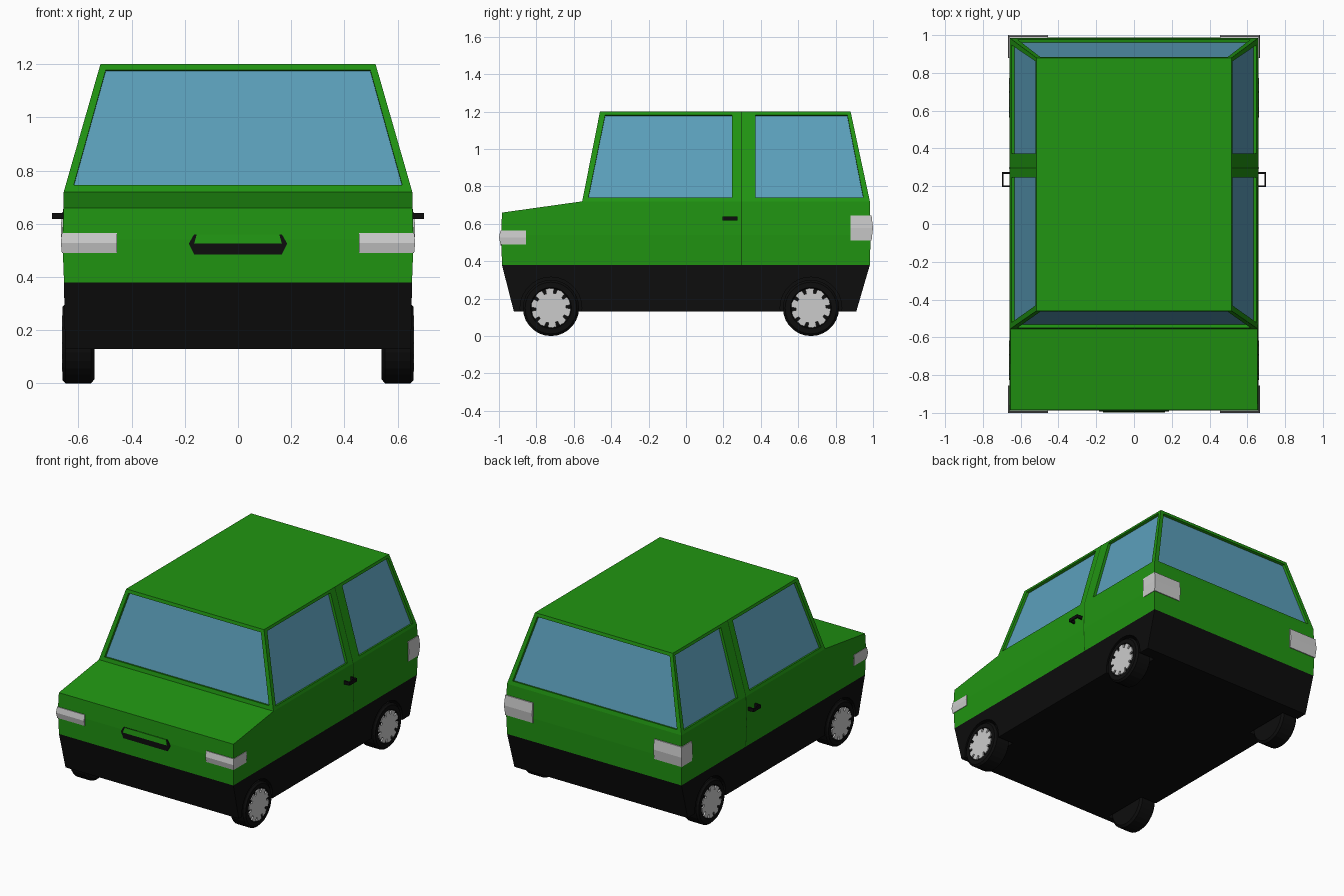
import bpy, bmesh, math
from mathutils import Vector, Matrix

if "Cube" in bpy.data.objects:
    bpy.data.objects.remove(bpy.data.objects["Cube"])


def material(name, rgb):
    m = bpy.data.materials.new(name)
    m.diffuse_color = (*rgb, 1)
    m.use_nodes = True
    m.node_tree.nodes["Principled BSDF"].inputs["Base Color"].default_value = m.diffuse_color
    return m


GREEN = material("green_paint", (0.015, 0.30, 0.006))
SEAM = material("dark_green", (0.006, 0.09, 0.003))
BLACK = material("black_plastic", (0.004, 0.004, 0.004))
GLASS = material("blue_glass", (0.107, 0.352, 0.503))


def build(name, verts, faces, mats=(), slots=None):
    bm = bmesh.new()
    vs = [bm.verts.new(v) for v in verts]
    for i, f in enumerate(faces):
        face = bm.faces.new([vs[k] for k in f])
        face.material_index = slots[i] if slots else 0
    bmesh.ops.remove_doubles(bm, verts=bm.verts, dist=1e-5)
    bmesh.ops.recalc_face_normals(bm, faces=bm.faces)
    me = bpy.data.meshes.new(name)
    bm.to_mesh(me)
    bm.free()
    for m in mats:
        me.materials.append(m)
    ob = bpy.data.objects.new(name, me)
    bpy.context.collection.objects.link(ob)
    return ob


def loft(name, rings, mats=()):
    """Closed solid through rings with equal point counts."""
    n = len(rings[0])
    verts = [p for r in rings for p in r]
    faces = [(a * n + i, a * n + (i + 1) % n, (a + 1) * n + (i + 1) % n, (a + 1) * n + i)
             for a in range(len(rings) - 1) for i in range(n)]
    faces += [tuple(range(n)), tuple(range(len(verts) - n, len(verts)))]
    return build(name, verts, faces, mats)


def rect(x0, x1, y0, y1, z):
    return [(x0, y0, z), (x1, y0, z), (x1, y1, z), (x0, y1, z)]


def circle_x(x, r, y, z, n):
    return [(x, y + r * math.cos(2 * math.pi * i / n), z + r * math.sin(2 * math.pi * i / n))
            for i in range(n)]


# Black lower body
lower = loft("lower_body", [rect(-.65, .65, -.92, .91, .13), rect(-.654, .654, -.984, .983, .38)], [BLACK])

# Green body with a slight bulge at mid height and a sloping bonnet
rings = [rect(-.654, .654, -.984, .983, .38), rect(-.66, .66, -.988, .987, .54)]
top = [(s * .655, y, z) for s in (-1, 1) for y, z in ((-.984, .66), (-.555, .72), (.983, .72))]
build("body", rings[0] + rings[1] + top,
      [(0, 1, 2, 3), (0, 1, 5, 4), (1, 2, 6, 5), (2, 3, 7, 6), (3, 0, 4, 7),
       (4, 5, 11, 8), (6, 7, 10, 13), (5, 6, 13, 12, 11), (7, 4, 8, 9, 10),
       (8, 11, 12, 9), (9, 12, 13, 10)], [GREEN])

# Cabin: each wall is a frame around a recessed pane
verts, faces, slots = [], [], []


def window(outer, inner, depth=.018):
    o, p = [Vector(v) for v in outer], [Vector(v) for v in inner]
    n = (o[1] - o[0]).cross(o[3] - o[0]).normalized()
    if n.dot(o[0] - Vector((0, .2, .95))) < 0:
        n = -n
    b = len(verts)
    verts.extend(o + p + [v - n * depth for v in p])
    for i in range(4):
        j = (i + 1) % 4
        faces.append((b + i, b + j, b + 4 + j, b + 4 + i))
        faces.append((b + 4 + i, b + 4 + j, b + 8 + j, b + 8 + i))
        slots.extend((0, 0))
    faces.append((b + 8, b + 9, b + 10, b + 11))
    slots.append(1)


def on_side(s, y, z):
    return (s * (.655 - (z - .72) / .48 * .138), y, z)


def on_end(x, z, y0, y1):
    return (x, y0 + (z - .72) / .48 * (y1 - y0), z)


for s in (-1, 1):
    window([on_side(s, *p) for p in ((-.555, .72), (.295, .72), (.295, 1.2), (-.46, 1.2))],
           [on_side(s, *p) for p in ((-.522, .74), (.245, .74), (.245, 1.182), (-.432, 1.182))])
    window([on_side(s, *p) for p in ((.295, .72), (.983, .72), (.88, 1.2), (.295, 1.2))],
           [on_side(s, *p) for p in ((.372, .74), (.948, .74), (.862, 1.182), (.372, 1.182))])
for y0, y1 in ((-.555, -.46), (.983, .88)):
    window([on_end(x, z, y0, y1) for x, z in ((-.655, .72), (.655, .72), (.517, 1.2), (-.517, 1.2))],
           [on_end(x, z, y0, y1) for x, z in ((-.617, .746), (.617, .746), (.497, 1.178), (-.497, 1.178))])
for z, ys in ((.72, (-.555, .295, .983)), (1.2, (-.46, .295, .88))):
    b = len(verts)
    verts.extend([on_side(1, y, z) for y in ys] + [on_side(-1, y, z) for y in reversed(ys)])
    faces.append(tuple(range(b, b + 6)))
    slots.append(0)
build("cabin", verts, faces, [GREEN, GLASS], slots)

# Door seams and door handles
for side, s in (("left", -1), ("right", 1)):
    line = [(.655, .38), (.661, .54), (.656, .72), (.518, 1.2)]
    build(side + "_door_seam",
          [(s * (x + .001), y, z) for x, z in line for y in (.293, .299)],
          [(2 * i, 2 * i + 1, 2 * i + 3, 2 * i + 2) for i in range(3)], [SEAM])
    loop = []
    for z in (.618, .64):
        loop.append([(s * x, y, z) for x, y in ((.65, .195), (.70, .195), (.70, .275), (.65, .275),
                                                (.65, .265), (.69, .265), (.69, .205), (.65, .205))])
    loft(side + "_door_handle", loop, [BLACK])

    # Lamps wrapping round the corners, creased at mid height
    for name, z0, z1, y_in, e in (("headlight", .49, .565, -.855, -1), ("tail_light", .51, .645, .88, 1)):
        loft(side + "_" + name,
             [rect(s * .455, s * (.662 + d), y_in, e * (.992 + d * 2), z)
              for z, d in ((z0, 0), ((z0 + z1) / 2, .004), (z1, 0))])

# Front air intake with a green upper lip
hexa = [(-.165, .56), (-.185, .525), (-.165, .485), (.165, .485), (.185, .525), (.165, .56)]
loft("air_intake", [[(x, y, z) for x, z in hexa] for y in (-.97, -.992)], [BLACK])
build("intake_lip", [(-.165, -.997, .525), (.165, -.997, .525), (.155, -.993, .56), (-.155, -.993, .56),
                     (-.165, -.985, .525), (.165, -.985, .525), (.155, -.985, .56), (-.155, -.985, .56)],
      [(0, 1, 2, 3), (4, 5, 6, 7), (0, 1, 5, 4), (1, 2, 6, 5), (2, 3, 7, 6), (3, 0, 4, 7)], [GREEN])

# Wheels, notched hubcaps and wheel arches
for end, y in (("front", -.722), ("rear", .668)):
    for side, s in (("left", -1), ("right", 1)):
        name = end + "_" + side
        loft(name + "_tire", [circle_x(s * x, r, y, .15, 28) for x, r in
                              ((.54, .135), (.552, .15), (.648, .15), (.66, .138), (.66, .11), (.652, .104))],
             [BLACK])
        cap = []
        for k in range(10):
            a0 = k * math.tau / 10
            for da, r in ((0, .08), (.15, .08), (.16, .104), (.38, .106), (.60, .104)):
                cap.append((r * math.cos(a0 + da), r * math.sin(a0 + da)))
        loft(name + "_hubcap", [[(s * x, y + a, .15 + b) for a, b in cap] for x in (.645, .662)])
        cutter = loft(name + "_arch_cutter", [circle_x(s * x, .165, y, .15, 28) for x in (.53, .72)])
        cutter.hide_render = True
        cutter.hide_viewport = True
        mod = lower.modifiers.new(name + "_arch", 'BOOLEAN')
        mod.operation = 'DIFFERENCE'
        mod.object = cutter
